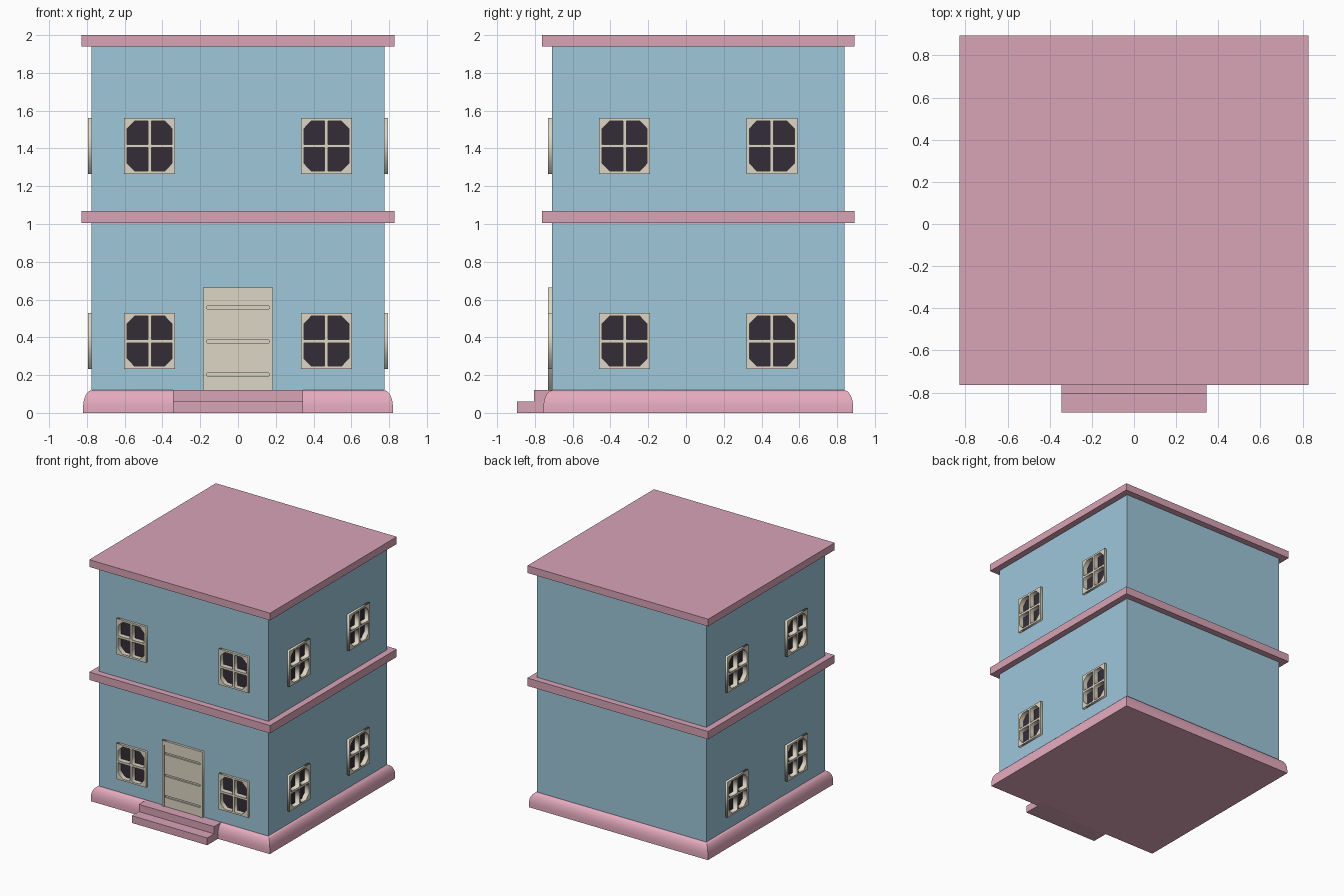
import bpy, bmesh
from math import sin, cos, pi
from mathutils import Matrix, Vector

if "Cube" in bpy.data.objects:
    bpy.data.objects.remove(bpy.data.objects["Cube"])

CY = 0.065            # centre of the house in y
HALF = 0.775          # half width of the walls


def material(name, rgb):
    m = bpy.data.materials.new(name)
    m.diffuse_color = (*rgb, 1)
    m.use_nodes = True
    m.node_tree.nodes["Principled BSDF"].inputs["Base Color"].default_value = m.diffuse_color
    return m


BLUE = material("blue_wall", (0.34, 0.57, 0.70))
PINK = material("pink_trim", (0.69, 0.37, 0.47))
ROSE = material("rose_base", (0.79, 0.41, 0.52))
CREAM = material("cream_frame", (0.72, 0.67, 0.55))
DARK = material("dark_glass", (0.034, 0.027, 0.037))


def link(name, mesh, mat=None, matrix=Matrix()):
    ob = bpy.data.objects.new(name, mesh)
    bpy.context.collection.objects.link(ob)
    ob.matrix_world = matrix
    if mat and not mesh.materials:
        mesh.materials.append(mat)
    return ob


def add_box(bm, lo, hi, matrix=Matrix()):
    lo, hi = Vector(lo), Vector(hi)
    m = Matrix.Translation((lo + hi) / 2) @ Matrix.Diagonal((*(hi - lo), 1))
    bmesh.ops.create_cube(bm, size=1, matrix=matrix @ m)


def boxes(name, spans, mat, matrix=Matrix()):
    bm = bmesh.new()
    for lo, hi in spans:
        add_box(bm, lo, hi)
    mesh = bpy.data.meshes.new(name)
    bm.to_mesh(mesh)
    bm.free()
    return link(name, mesh, mat, matrix)


def plate_mesh(name, outlines, z0, z1):
    """Flat plate with holes: first outline is the border, the rest are holes."""
    cu = bpy.data.curves.new(name, 'CURVE')
    cu.dimensions, cu.fill_mode = '2D', 'BOTH'
    cu.extrude = (z1 - z0) / 2
    for pts in outlines:
        sp = cu.splines.new('POLY')
        sp.points.add(len(pts) - 1)
        for p, (x, y) in zip(sp.points, pts):
            p.co = (x, y, 0, 1)
        sp.use_cyclic_u = True
    tmp = link(name, cu)
    bpy.context.view_layer.update()
    mesh = bpy.data.meshes.new_from_object(
        tmp.evaluated_get(bpy.context.evaluated_depsgraph_get()))
    bpy.data.objects.remove(tmp)
    mesh.transform(Matrix.Translation((0, 0, (z0 + z1) / 2)))
    return mesh


def rect(x0, x1, y0, y1):
    return [(x0, y0), (x1, y0), (x1, y1), (x0, y1)]


def wall_frame(angle, u, z):
    """Local x runs along the wall, local y is up, local z points outward."""
    return (Matrix.Translation((0, CY, 0)) @ Matrix.Rotation(angle, 4, 'Z')
            @ Matrix.Translation((u, -HALF, z)) @ Matrix.Rotation(pi / 2, 4, 'X'))


# Window positions on front, right and left walls, two storeys
places = []
for side, angle, offset in (("front", 0, 0.468), ("right", pi / 2, 0.39), ("left", -pi / 2, 0.39)):
    for level, z in (("lower", 0.38), ("upper", 1.413)):
        for n, s in enumerate((-1, 1), 1):
            places.append((f"{side}_{level}_{n}", wall_frame(angle, s * offset, z)))

# Window frame: four panes, each with its outer corner cut off
pane = [(0.009, 0.009), (0.119, 0.009), (0.119, 0.092), (0.079, 0.133), (0.009, 0.133)]
holes = [[(sx * x, sy * y) for x, y in pane] for sx in (-1, 1) for sy in (-1, 1)]
frame = plate_mesh("window_frame", [rect(-0.135, 0.135, -0.148, 0.148)] + holes, -0.02, 0.02)
glass = None
for name, m in places:
    link("window_frame_" + name, frame, CREAM, m)
    if glass is None:
        glass = boxes("window_glass_" + name, [((-0.128, -0.14, -0.028), (0.128, 0.14, -0.02))],
                      DARK, m).data
    else:
        link("window_glass_" + name, glass, DARK, m)

# Hidden cutter for the window recesses
bm = bmesh.new()
for name, m in places:
    add_box(bm, (-0.13, -0.142, -0.03), (0.13, 0.142, 0.1), m)
cut_mesh = bpy.data.meshes.new("window_cutter")
bm.to_mesh(cut_mesh)
bm.free()
cutter = link("window_cutter", cut_mesh)
cutter.hide_render = True
cutter.display_type = 'WIRE'

# Walls of both storeys
for name, z0, z1 in (("lower_walls", 0.12, 1.005), ("upper_walls", 1.07, 1.94)):
    w = boxes(name, [((-HALF, CY - HALF, z0), (HALF, CY + HALF, z1))], BLUE)
    mod = w.modifiers.new("window_recesses", 'BOOLEAN')
    mod.operation, mod.solver, mod.object = 'DIFFERENCE', 'EXACT', cutter

# Floor band and flat roof
for name, z0, z1 in (("floor_band", 1.005, 1.07), ("roof", 1.94, 2.0)):
    boxes(name, [((-0.828, CY - 0.828, z0), (0.828, CY + 0.828, z1))], PINK)

# Rounded base: square rings following a quarter-round profile
profile = [(0.82, 0)] + [(0.772 + 0.048 * cos(a), 0.03 + 0.09 * sin(a))
                         for a in (i * pi / 16 for i in range(9))]
bm = bmesh.new()
rings = [[bm.verts.new((sx * r, CY + sy * r, z))
          for sx, sy in ((-1, -1), (1, -1), (1, 1), (-1, 1))] for r, z in profile]
for a, b in zip(rings, rings[1:]):
    for i in range(4):
        j = (i + 1) % 4
        bm.faces.new((a[i], a[j], b[j], b[i]))
bm.faces.new(rings[0][::-1])
bm.faces.new(rings[-1])
mesh = bpy.data.meshes.new("base")
bm.to_mesh(mesh)
bm.free()
base = link("base", mesh, ROSE)
bpy.context.view_layer.objects.active = base
base.select_set(True)
bpy.ops.object.shade_smooth_by_angle(angle=0.6)

# Front steps
boxes("front_steps", [((-0.345, -0.895, 0), (0.345, -0.70, 0.06)),
                      ((-0.345, -0.805, 0.06), (0.345, -0.70, 0.12))], PINK)

# Door frame, backing and four raised panels
door = wall_frame(0, 0, 0)
link("door_frame", plate_mesh("door_frame", [
    [(-0.185, 0.12), (-0.165, 0.12), (-0.165, 0.63), (0.165, 0.63),
     (0.165, 0.12), (0.185, 0.12), (0.185, 0.665), (-0.185, 0.665)]], -0.005, 0.02), CREAM, door)
boxes("door_backing", [((-0.166, 0.12, -0.005), (0.166, 0.631, 0.002))], CREAM, door)
boxes("door_panels", [((-0.165, z0, 0.001), (0.165, z1, 0.013)) for z0, z1 in
                      ((0.12, 0.195), (0.211, 0.37), (0.386, 0.55), (0.566, 0.63))], CREAM, door)
